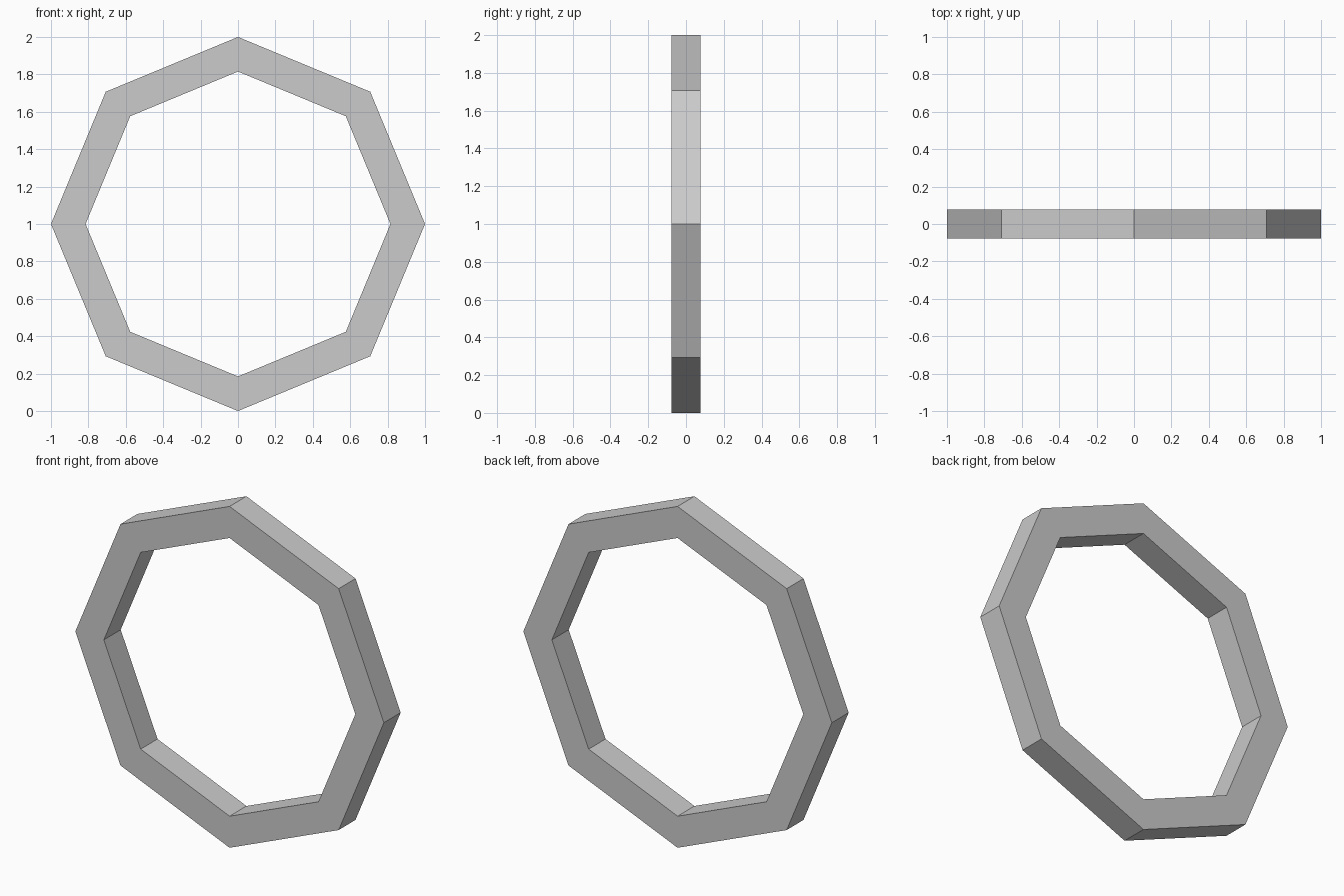
import bpy, bmesh
from math import sin, cos, pi

if "Cube" in bpy.data.objects:
    bpy.data.objects.remove(bpy.data.objects["Cube"])

SIDES, OUTER, INNER, HALF_DEPTH = 8, 1.0, 0.815, 0.078


def octagon(bm, radius, y):
    return [bm.verts.new((radius * cos(2 * pi * i / SIDES), y,
                          1 + radius * sin(2 * pi * i / SIDES))) for i in range(SIDES)]


# Octagonal ring: four loops bridged around a rectangular cross-section
bm = bmesh.new()
section = [(OUTER, -HALF_DEPTH), (OUTER, HALF_DEPTH), (INNER, HALF_DEPTH), (INNER, -HALF_DEPTH)]
loops = [octagon(bm, r, y) for r, y in section]
for a, b in zip(loops, loops[1:] + loops[:1]):
    for i in range(SIDES):
        j = (i + 1) % SIDES
        bm.faces.new((a[i], a[j], b[j], b[i]))
bmesh.ops.recalc_face_normals(bm, faces=bm.faces)

mesh = bpy.data.meshes.new("octagonal_ring")
bm.to_mesh(mesh)
bm.free()
bpy.context.collection.objects.link(bpy.data.objects.new("octagonal_ring", mesh))
